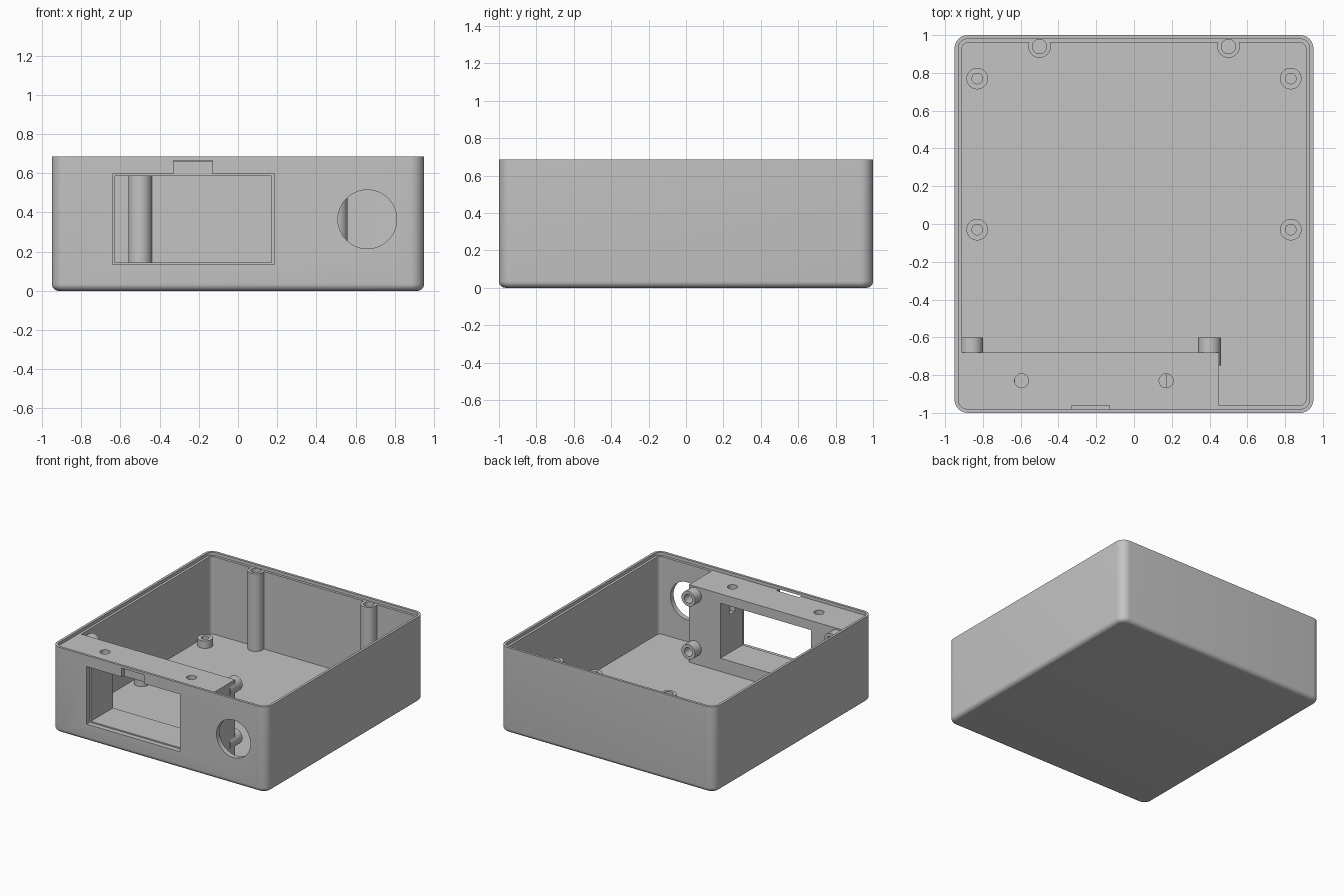
import bpy, bmesh
from math import pi
from mathutils import Matrix, Vector

cube = bpy.data.objects.get("Cube")
if cube:
    bpy.data.objects.remove(cube, do_unlink=True)

grey = bpy.data.materials.new("matte_grey")
grey.use_nodes = True
colour = (0.55, 0.55, 0.55, 1)
grey.diffuse_color = colour
grey.node_tree.nodes["Principled BSDF"].inputs["Base Color"].default_value = colour


def finish(bm, name):
    bmesh.ops.recalc_face_normals(bm, faces=bm.faces[:])
    mesh = bpy.data.meshes.new(name)
    bm.to_mesh(mesh)
    bm.free()
    mesh.materials.append(grey)
    ob = bpy.data.objects.new(name, mesh)
    bpy.context.collection.objects.link(ob)
    return ob


def box(name, lo, hi, corner=0, base=0):
    """Box between two corners, with rounded upright edges and a rounded base."""
    lo, hi = Vector(lo), Vector(hi)
    bm = bmesh.new()
    bmesh.ops.create_cube(bm, size=1)
    for v in bm.verts:
        v.co = Vector(((lo + hi) / 2)[i] + v.co[i] * (hi - lo)[i] for i in range(3))
    if corner:
        upright = [e for e in bm.edges if abs(e.verts[0].co.z - e.verts[1].co.z) > 0.01]
        bmesh.ops.bevel(bm, geom=upright, offset=corner, segments=8,
                        profile=0.5, affect='EDGES')
    if base:
        rim = [e for e in bm.edges if all(abs(v.co.z - lo.z) < 1e-5 for v in e.verts)]
        bmesh.ops.bevel(bm, geom=rim, offset=base, segments=6,
                        profile=0.5, affect='EDGES')
    return finish(bm, name)


def rod(name, start, length, radius, axis='Z'):
    """Cylinder running from start along +z or +y."""
    bm = bmesh.new()
    bmesh.ops.create_cone(bm, cap_ends=True, segments=48, radius1=radius,
                          radius2=radius, depth=length,
                          matrix=Matrix.Translation((0, 0, length / 2)))
    turn = Matrix.Rotation(-pi / 2 if axis == 'Y' else 0, 4, 'X')
    bm.transform(Matrix.Translation(start) @ turn)
    return finish(bm, name)


def subtract(target, cutter):
    mod = target.modifiers.new("cut", 'BOOLEAN')
    mod.operation = 'DIFFERENCE'
    mod.solver = 'EXACT'
    mod.object = cutter
    bpy.context.view_layer.objects.active = target
    bpy.ops.object.modifier_apply(modifier=mod.name)
    bpy.data.objects.remove(cutter, do_unlink=True)


FLOOR, STEP, TOP = 0.04, 0.66, 0.685
post_spots = [(x, 0.94) for x in (-0.5, 0.5)]
standoff_spots = [(x, y) for x in (-0.83, 0.83) for y in (0.77, -0.03)]
boss_spots = [(x, z) for x in (-0.86, 0.4) for z in (0.165, 0.59)]

# Outer case and the stepped rim
case = box("open_case", (-0.95, -1, 0), (0.95, 1, TOP), 0.07, 0.035)
subtract(case, box("rim_step", (-0.93, -0.98, STEP), (0.93, 0.98, 0.8), 0.05))

# Cavity shaped around the solid parts that stay inside it
cavity = box("cavity", (-0.91, -0.96, FLOOR), (0.91, 0.96, 0.75), 0.03)
subtract(cavity, box("front_block", (-1.1, -1.1, 0), (0.45, -0.68, STEP)))
for x, y in post_spots:
    subtract(cavity, rod("rear_post", (x, y, 0), STEP, 0.06))
for x, y in standoff_spots:
    subtract(cavity, rod("floor_standoff", (x, y, 0), 0.1, 0.057))
for x, z in boss_spots:
    subtract(cavity, rod("block_boss", (x, -0.75, z), 0.15, 0.06, 'Y'))
subtract(case, cavity)

# Front window, its smaller tunnel through the block, and the notch above
subtract(case, box("window", (-0.64, -1.1, 0.135), (0.185, -0.96, 0.595)))
subtract(case, box("tunnel", (-0.63, -1.1, 0.145), (0.172, -0.6, 0.585)))
subtract(case, box("notch", (-0.33, -1.1, 0.57), (-0.13, -0.96, 0.665)))

# Round port in the front wall
subtract(case, rod("port", (0.66, -1.1, 0.365), 0.2, 0.15, 'Y'))

# Screw holes
for x in (-0.595, 0.17):
    subtract(case, rod("block_hole", (x, -0.83, 0.45), 0.3, 0.037))
for x, y in post_spots:
    subtract(case, rod("post_hole", (x, y, 0.35), 0.32, 0.038))
for x, y in standoff_spots:
    subtract(case, rod("standoff_hole", (x, y, 0.05), 0.1, 0.028))
for x, z in boss_spots:
    subtract(case, rod("boss_hole", (x, -0.8, z), 0.25, 0.035, 'Y'))

# Smooth the curved walls, keep the edges crisp
bpy.ops.object.select_all(action='DESELECT')
case.select_set(True)
bpy.context.view_layer.objects.active = case
bpy.ops.object.shade_smooth_by_angle(angle=pi / 6)
